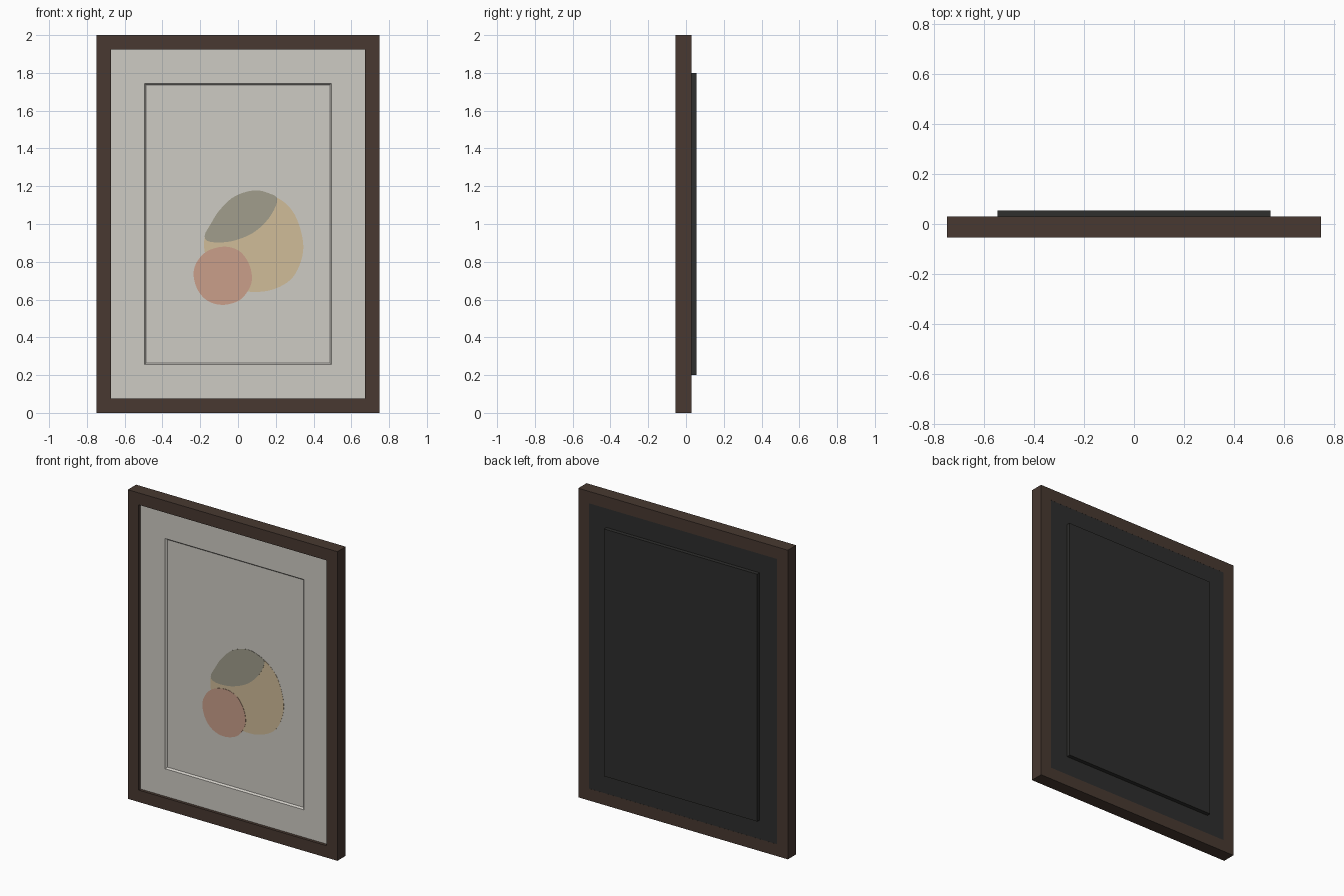
import bpy, bmesh
from mathutils import Vector

if "Cube" in bpy.data.objects:
    bpy.data.objects.remove(bpy.data.objects["Cube"])

CZ = 1.0  # height of the picture centre


def material(name, rgb):
    """Flat material from an sRGB 0-255 colour."""
    def lin(c):
        c /= 255
        return c / 12.92 if c <= 0.04045 else ((c + 0.055) / 1.055) ** 2.4
    m = bpy.data.materials.new(name)
    m.diffuse_color = (*[lin(c) for c in rgb], 1)
    m.use_nodes = True
    m.node_tree.nodes["Principled BSDF"].inputs["Base Color"].default_value = m.diffuse_color
    return m


walnut = material("dark_walnut", (72, 57, 49))
board = material("charcoal_board", (46, 46, 45))
cream = material("warm_cream", (206, 203, 196))
ochre = material("pale_ochre", (208, 188, 152))
olive = material("grey_olive", (161, 158, 140))
terracotta = material("soft_terracotta", (202, 159, 138))


def finish(name, bm, mat):
    bmesh.ops.recalc_face_normals(bm, faces=bm.faces)
    me = bpy.data.meshes.new(name)
    bm.to_mesh(me)
    bm.free()
    me.materials.append(mat)
    ob = bpy.data.objects.new(name, me)
    bpy.context.collection.objects.link(ob)
    return ob


def ring(name, profile, mat):
    """Sweep a closed profile of (half width, half height, y) round a rectangle."""
    bm = bmesh.new()
    loops = [[bm.verts.new((sx * hx, y, CZ + sz * hz))
              for sx, sz in ((-1, -1), (1, -1), (1, 1), (-1, 1))]
             for hx, hz, y in profile]
    for i, a in enumerate(loops):
        b = loops[(i + 1) % len(loops)]
        for k in range(4):
            n = (k + 1) % 4
            bm.faces.new((a[k], a[n], b[n], b[k]))
    return finish(name, bm, mat)


def panel(name, hx, hz, y0, y1, mat):
    bm = bmesh.new()
    bmesh.ops.create_cube(bm, size=1)
    for v in bm.verts:
        v.co = (v.co.x * 2 * hx, y1 if v.co.y > 0 else y0, CZ + v.co.z * 2 * hz)
    return finish(name, bm, mat)


def blob(name, pts, y_front, y_back, mat, steps=6):
    """Thin plate whose outline is a smooth closed curve through (x, z) points."""
    p = [Vector(q) for q in pts]
    n = len(p)
    outline = []
    for i in range(n):
        a, b, c, d = p[i - 1], p[i], p[(i + 1) % n], p[(i + 2) % n]
        for s in range(steps):
            t = s / steps
            outline.append(0.5 * (2 * b + (c - a) * t + (2 * a - 5 * b + 4 * c - d) * t * t
                                  + (3 * b - a - 3 * c + d) * t ** 3))
    bm = bmesh.new()
    face = bm.faces.new([bm.verts.new((q.x, y_back, q.y)) for q in outline])
    ext = bmesh.ops.extrude_face_region(bm, geom=[face], use_keep_orig=True)
    for g in ext["geom"]:
        if isinstance(g, bmesh.types.BMVert):
            g.co.y = y_front
    return finish(name, bm, mat)


# Outer frame
ring("frame", [(0.75, 1.0, -0.055), (0.672, 0.923, -0.055),
               (0.672, 0.923, 0.03), (0.75, 1.0, 0.03)], walnut)

# Mat board with a bevelled window
ring("mat_board", [(0.672, 0.923, -0.036), (0.496, 0.745, -0.036),
                   (0.487, 0.736, -0.025), (0.672, 0.923, -0.025)], cream)

# Art paper, backing board and raised back plate
PAPER = -0.025
panel("art_paper", 0.672, 0.923, PAPER, -0.018, cream)
panel("backing_board", 0.672, 0.923, -0.018, 0.0295, board)
panel("back_plate", 0.548, 0.8, 0.0295, 0.055, board)

# Three overlapping painted shapes
blob("ochre_shape", [(0.345, 0.90), (0.325, 0.78), (0.26, 0.69), (0.13, 0.642),
                     (-0.03, 0.66), (-0.14, 0.75), (-0.18, 0.90), (-0.13, 1.02),
                     (0.0, 1.12), (0.12, 1.15), (0.215, 1.135), (0.30, 1.05)],
     PAPER - 0.001, PAPER, ochre)
blob("olive_shape", [(-0.175, 0.945), (-0.15, 0.99), (-0.10, 1.07), (-0.02, 1.145),
                     (0.085, 1.178), (0.165, 1.162), (0.208, 1.13), (0.17, 1.04),
                     (0.09, 0.96), (-0.01, 0.915), (-0.10, 0.902), (-0.165, 0.912)],
     PAPER - 0.002, PAPER, olive)
blob("terracotta_shape", [(0.074, 0.72), (0.055, 0.795), (0.005, 0.858), (-0.075, 0.88),
                          (-0.165, 0.855), (-0.22, 0.795), (-0.235, 0.725), (-0.21, 0.645),
                          (-0.155, 0.59), (-0.075, 0.572), (0.01, 0.598), (0.06, 0.66)],
     PAPER - 0.003, PAPER, terracotta)
